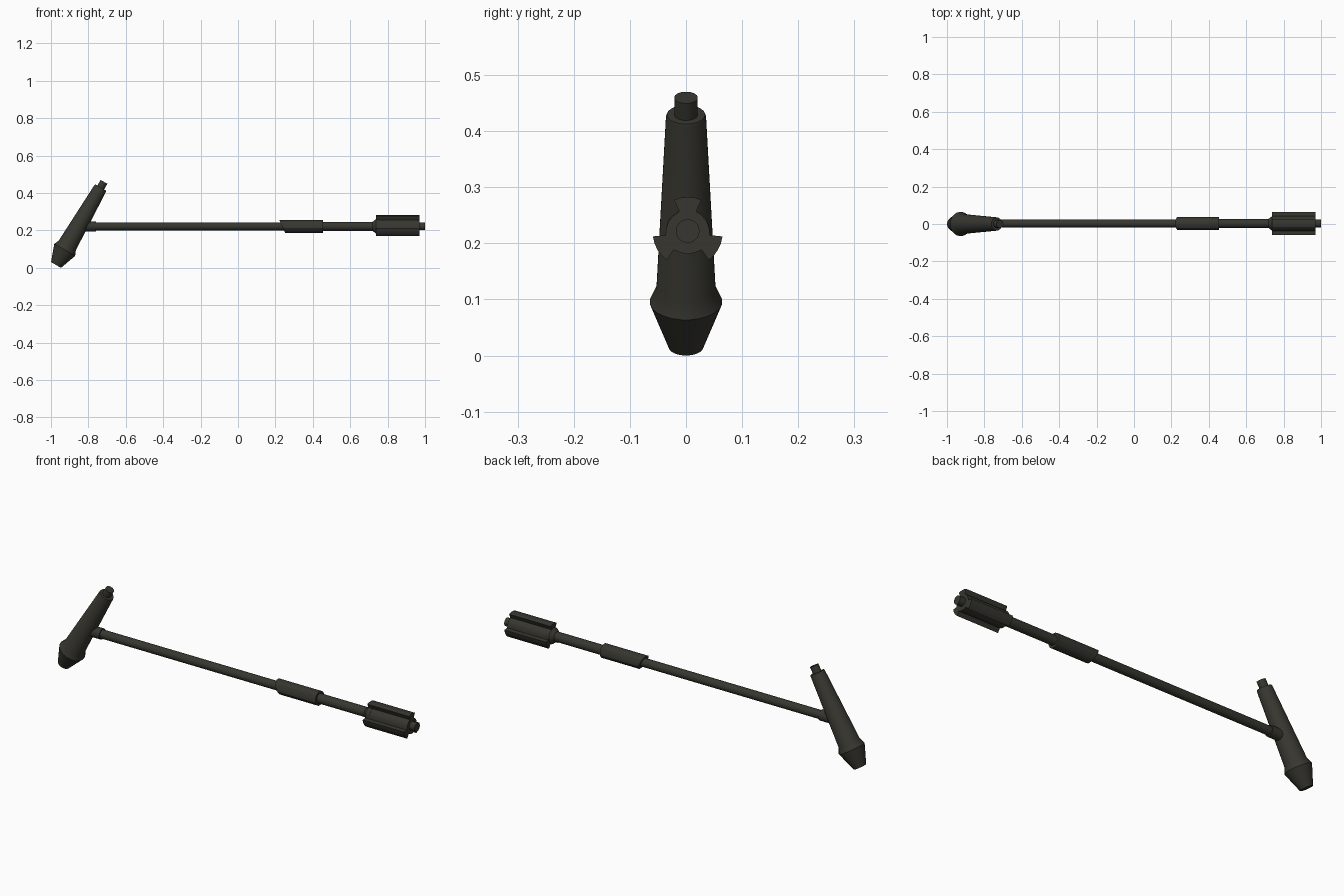
import bpy, bmesh, math
from mathutils import Vector

if "Cube" in bpy.data.objects:
    bpy.data.objects.remove(bpy.data.objects["Cube"])

metal = bpy.data.materials.new("dark olive metal")
metal.diffuse_color = (0.038, 0.037, 0.029, 1)
metal.use_nodes = True
metal.node_tree.nodes["Principled BSDF"].inputs["Base Color"].default_value = metal.diffuse_color

AXIS_Y, AXIS_Z = 0.003, 0.222   # centre line of the long rod


def finish(bm, name, angle=30):
    bmesh.ops.recalc_face_normals(bm, faces=bm.faces[:])
    me = bpy.data.meshes.new(name)
    bm.to_mesh(me)
    bm.free()
    me.materials.append(metal)
    ob = bpy.data.objects.new(name, me)
    bpy.context.collection.objects.link(ob)
    bpy.ops.object.select_all(action='DESELECT')
    ob.select_set(True)
    bpy.context.view_layer.objects.active = ob
    bpy.ops.object.shade_smooth_by_angle(angle=math.radians(angle))
    return ob


def lathe(name, profile, origin, direction, sides=24, slant=0.0):
    """Closed solid of revolution; profile is (distance, radius) along direction.
    slant shears the first ring along the axis."""
    d = Vector(direction).normalized()
    v = Vector((0, 1, 0))
    u = v.cross(d)
    bm = bmesh.new()
    rings = []
    for k, (t, r) in enumerate(profile):
        ring = []
        for i in range(sides):
            a = 2 * math.pi * (i + 0.5) / sides
            off = u * (r * math.cos(a)) + v * (r * math.sin(a))
            along = t - (slant * off.z if k == 0 else 0)
            ring.append(bm.verts.new(Vector(origin) + d * along + off))
        rings.append(ring)
    for a, b in zip(rings, rings[1:]):
        for i in range(sides):
            j = (i + 1) % sides
            bm.faces.new((a[i], a[j], b[j], b[i]))
    bm.faces.new(rings[0])
    bm.faces.new(rings[-1])
    return finish(bm, name)


def along_x(name, profile, **kw):
    return lathe(name, profile, (0, AXIS_Y, AXIS_Z), (1, 0, 0), **kw)


# Tilted grip with a swollen butt and a small pin on top
lean = (math.sin(math.radians(30)), 0, math.cos(math.radians(30)))
butt = (-0.973, 0, 0.0155)
lathe("grip", [(0, 0.031), (0.093, 0.065), (0.121, 0.053), (0.472, 0.036), (0.478, 0.034)],
      butt, lean)
lathe("grip_pin", [(0.46, 0.021), (0.513, 0.021)], butt, lean)

# Long rod and the collar where it meets the grip
along_x("rod", [(-0.85, 0.0215), (0.3, 0.0215), (0.3, 0.024), (0.74, 0.024)])
along_x("rod_collar", [(-0.845, 0.027), (-0.76, 0.027)])

# Sleeve with a slanted rear end
along_x("sleeve", [(0.236, 0.036), (0.455, 0.036)], sides=12, slant=0.45)

# Shoulder and tip of the head
along_x("head_shoulder", [(0.72, 0.025), (0.738, 0.039), (0.76, 0.039)])
along_x("head_tip", [(0.95, 0.021), (1.0, 0.021)])

# Three-lobed head, extruded along x
section = []
for k in range(3):
    mid = 90 + 120 * k
    for deg, r in [(-22, 0.040), (-23, 0.0625), (-11, 0.0625), (0, 0.0625), (11, 0.0625),
                   (23, 0.0625), (22, 0.040), (41, 0.039), (60, 0.039), (79, 0.039)]:
        a = math.radians(mid + deg)
        section.append((r * math.cos(a), r * math.sin(a)))
bm = bmesh.new()
face = bm.faces.new([bm.verts.new((0.738, AXIS_Y + y, AXIS_Z - 0.002 + z)) for y, z in section])
ext = bmesh.ops.extrude_face_region(bm, geom=[face], use_keep_orig=True)
bmesh.ops.translate(bm, vec=(0.232, 0, 0),
                    verts=[g for g in ext["geom"] if isinstance(g, bmesh.types.BMVert)])
finish(bm, "lobed_head")
